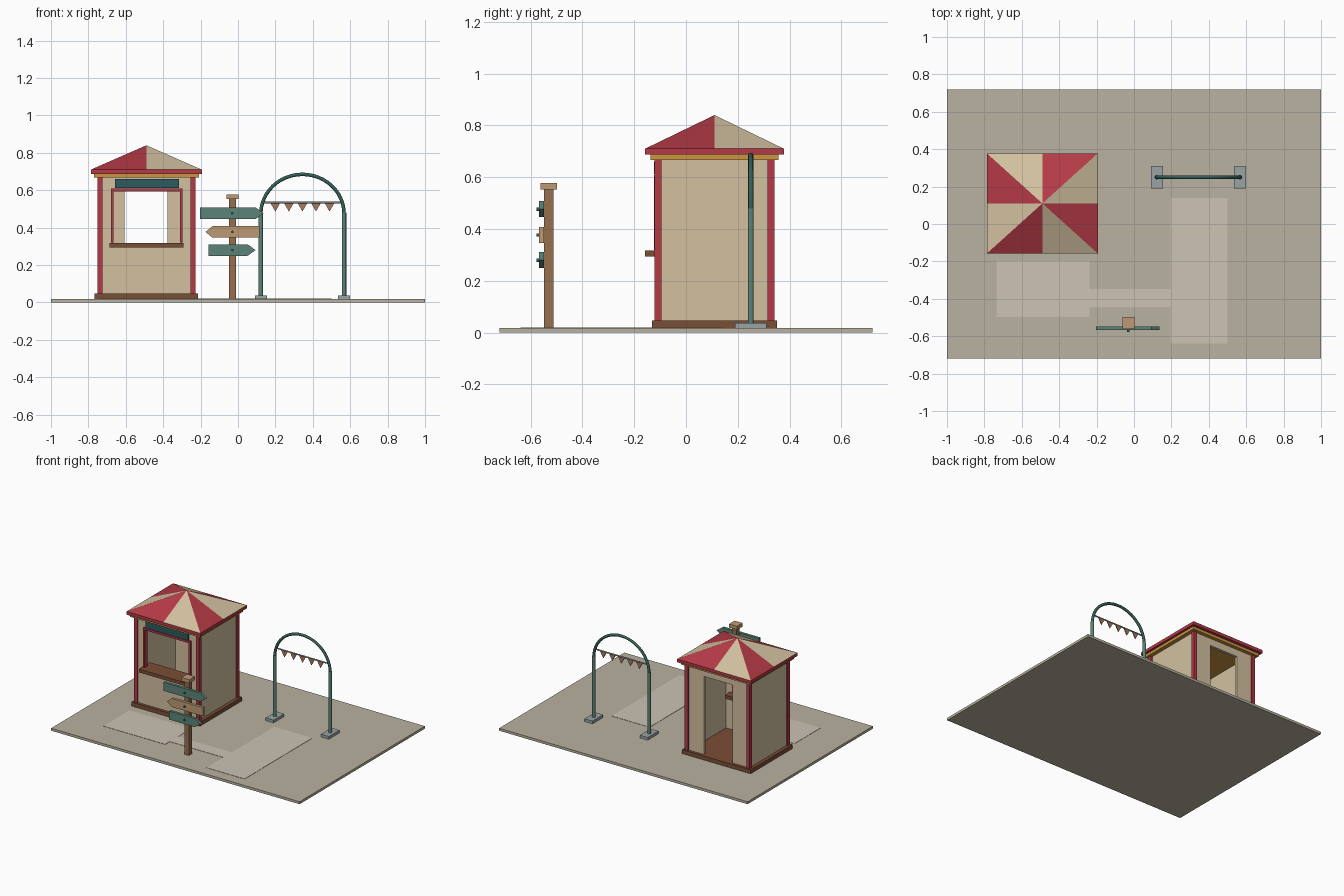
import bpy, bmesh, math
from mathutils import Matrix, Vector

if "Cube" in bpy.data.objects:
    bpy.data.objects.remove(bpy.data.objects["Cube"])


def mat(name, hexcol):
    m = bpy.data.materials.new(name)
    lin = []
    for i in (0, 2, 4):
        c = int(hexcol[i:i + 2], 16) / 255
        lin.append(c / 12.92 if c <= 0.04045 else ((c + 0.055) / 1.055) ** 2.4)
    m.diffuse_color = (*lin, 1)
    m.use_nodes = True
    m.node_tree.nodes["Principled BSDF"].inputs["Base Color"].default_value = m.diffuse_color
    return m


PAVE, PATH = mat("paving", "B8B2A0"), mat("pale_path", "CCC4B4")
CREAM, RED = mat("cream", "D3C1A0"), mat("red", "B43A46")
OCHRE, BROWN = mat("ochre", "CC9640"), mat("brown", "7A4E36")
WOOD, PALEWOOD = mat("wood", "96704F"), mat("pale_wood", "BE9A74")
TEAL, DARK = mat("teal", "5C8478"), mat("dark_teal", "365F58")
PLATE, STEEL = mat("plate_teal", "2F5A5E"), mat("steel", "9AA3A4")
FLAG = mat("flag", "A87A60")


def finish(name, bm, *mats):
    bmesh.ops.recalc_face_normals(bm, faces=bm.faces)
    me = bpy.data.meshes.new(name)
    bm.to_mesh(me)
    bm.free()
    for m in mats:
        me.materials.append(m)
    ob = bpy.data.objects.new(name, me)
    bpy.context.collection.objects.link(ob)
    return ob


def boxes(name, m, *ranges):
    """Each range: x0, x1, y0, y1, z0, z1."""
    bm = bmesh.new()
    for x0, x1, y0, y1, z0, z1 in ranges:
        M = Matrix.Translation(((x0 + x1) / 2, (y0 + y1) / 2, (z0 + z1) / 2))
        bmesh.ops.create_cube(bm, size=1, matrix=M @ Matrix.Diagonal((x1 - x0, y1 - y0, z1 - z0, 1)))
    return finish(name, bm, m)


def plate(name, m, outline, y0, y1):
    """Outline in x, z extruded from y0 to y1."""
    bm = bmesh.new()
    f = bm.faces.new([bm.verts.new((x, y0, z)) for x, z in outline])
    r = bmesh.ops.extrude_face_region(bm, geom=[f])
    vs = [v for v in r["geom"] if isinstance(v, bmesh.types.BMVert)]
    bmesh.ops.translate(bm, verts=vs, vec=(0, y1 - y0, 0))
    return finish(name, bm, m)


def tube(name, m, pts, r, res=3):
    cu = bpy.data.curves.new(name, "CURVE")
    cu.dimensions = "3D"
    cu.bevel_depth, cu.bevel_resolution, cu.use_fill_caps = r, res, True
    sp = cu.splines.new("POLY")
    sp.points.add(len(pts) - 1)
    for p, co in zip(sp.points, pts):
        p.co = (*co, 1)
    tmp = bpy.data.objects.new(name, cu)
    me = bpy.data.meshes.new_from_object(tmp)
    bpy.data.objects.remove(tmp)
    me.materials.clear()
    me.materials.append(m)
    ob = bpy.data.objects.new(name, me)
    bpy.context.collection.objects.link(ob)
    bpy.ops.object.select_all(action="DESELECT")
    ob.select_set(True)
    bpy.context.view_layer.objects.active = ob
    bpy.ops.object.shade_smooth_by_angle(angle=math.radians(50))
    return ob


# ground and paths
G = 0.018
boxes("ground", PAVE, (-1, 1, -0.72, 0.72, 0, G))
boxes("booth_path", PATH, (-0.735, -0.238, -0.497, -0.198, G - 0.004, G + 0.002))
boxes("link_path", PATH, (-0.238, 0.195, -0.444, -0.348, G - 0.004, G + 0.002))
boxes("arch_path", PATH, (0.195, 0.5, -0.639, 0.14, G - 0.004, G + 0.002))

# booth body
CX, CY = -0.49, 0.11


def slab(name, m, hx, hy, z0, z1):
    return boxes(name, m, (CX - hx, CX + hx, CY - hy, CY + hy, z0, z1))


slab("booth_base", BROWN, 0.276, 0.242, G, 0.047)
slab("ochre_trim", OCHRE, 0.281, 0.248, 0.667, 0.687)
slab("roof_eave", RED, 0.297, 0.268, 0.687, 0.71)
for sx, nx in ((-1, "left"), (1, "right")):
    for sy, ny in ((-1, "front"), (1, "back")):
        x, y = CX + sx * 0.249, CY + sy * 0.2185
        boxes(f"{ny}_{nx}_corner_post", RED,
              (x - 0.0135, x + 0.0135, y - 0.0135, y + 0.0135, 0.047, 0.667))
    x = CX + sx * 0.242
    boxes(f"{nx}_wall", CREAM, (x - 0.01, x + 0.01, CY - 0.215, CY + 0.215, 0.047, 0.667))

# front wall with window, back wall with doorway
XL, XR = CX - 0.235, CX + 0.235
yf, yb = CY - 0.222, CY + 0.222
boxes("front_wall", CREAM,
      (XL, XR, yf, yf + 0.02, 0.047, 0.3), (XL, XR, yf, yf + 0.02, 0.6, 0.667),
      (XL, -0.67, yf, yf + 0.02, 0.3, 0.6), (-0.305, XR, yf, yf + 0.02, 0.3, 0.6))
boxes("back_wall", CREAM,
      (XL, -0.607, yb - 0.02, yb, 0.047, 0.667), (-0.377, XR, yb - 0.02, yb, 0.047, 0.667),
      (-0.607, -0.377, yb - 0.02, yb, 0.615, 0.667))
boxes("window_frame", RED,
      (-0.679, -0.665, -0.124, -0.092, 0.32, 0.594), (-0.311, -0.297, -0.124, -0.092, 0.32, 0.594),
      (-0.679, -0.297, -0.124, -0.092, 0.594, 0.609))
boxes("counter", BROWN, (-0.687, -0.291, -0.159, -0.03, 0.294, 0.318))
boxes("sign_plate", PLATE, (-0.658, -0.315, -0.124, -0.11, 0.612, 0.66))

# striped pyramid roof: eight alternating triangles
bm = bmesh.new()
hx, hy = 0.297, 0.268
ring = [(-1, -1), (0, -1), (1, -1), (1, 0), (1, 1), (0, 1), (-1, 1), (-1, 0)]
vs = [bm.verts.new((CX + a * hx, CY + b * hy, 0.71)) for a, b in ring]
top = bm.verts.new((CX, CY, 0.84))
for i in range(8):
    f = bm.faces.new((vs[i], vs[(i + 1) % 8], top))
    f.material_index = i % 2
bm.faces.new(vs[::-1])
finish("striped_roof", bm, RED, CREAM)

# signpost with three arrow boards
PX, PY = -0.03, -0.53
boxes("signpost", WOOD, (PX - 0.0185, PX + 0.0185, PY - 0.0185, PY + 0.0185, G, 0.552))
boxes("signpost_cap", PALEWOOD, (PX - 0.032, PX + 0.032, PY - 0.032, PY + 0.032, 0.552, 0.578))
boards = (("top", TEAL, -0.203, 0.094, 0.137, 0.477), ("middle", PALEWOOD, 0.115, -0.136, -0.174, 0.377),
          ("bottom", TEAL, -0.158, 0.051, 0.094, 0.28))
for n, m, tail, neck, tip, z in boards:
    h = 0.031
    plate(f"{n}_arrow_board", m, [(tail, z - h), (neck, z - h), (tip, z), (neck, z + h), (tail, z + h)],
          -0.568, -0.5485)
    tube(f"{n}_board_bolt", DARK, [(PX, -0.577, z), (PX, -0.56, z)], 0.007)

# entrance arch
AX, AY, R = 0.3445, 0.25, 0.2225
for s, n in ((-1, "left"), (1, "right")):
    x = AX + s * R
    boxes(f"{n}_arch_foot", STEEL, (x - 0.032, x + 0.032, AY - 0.061, AY + 0.061, G, 0.038))
    tube(f"{n}_arch_leg", TEAL, [(x, AY, 0.036), (x, AY, 0.48)], 0.012)
arc = [(AX - R * math.cos(math.pi * i / 24), AY, 0.474 + 0.211 * math.sin(math.pi * i / 24)) for i in range(25)]
tube("arch_hoop", DARK, arc, 0.0098)

# bunting
tube("bunting_bar", STEEL, [(AX - 0.213, AY, 0.534), (AX + 0.213, AY, 0.534)], 0.005, 2)
for i in range(5):
    x = AX + (i - 2) * 0.0725
    plate(f"pennant_{i + 1}", FLAG, [(x - 0.026, 0.532), (x + 0.026, 0.532), (x, 0.486)], AY - 0.003, AY + 0.003)
